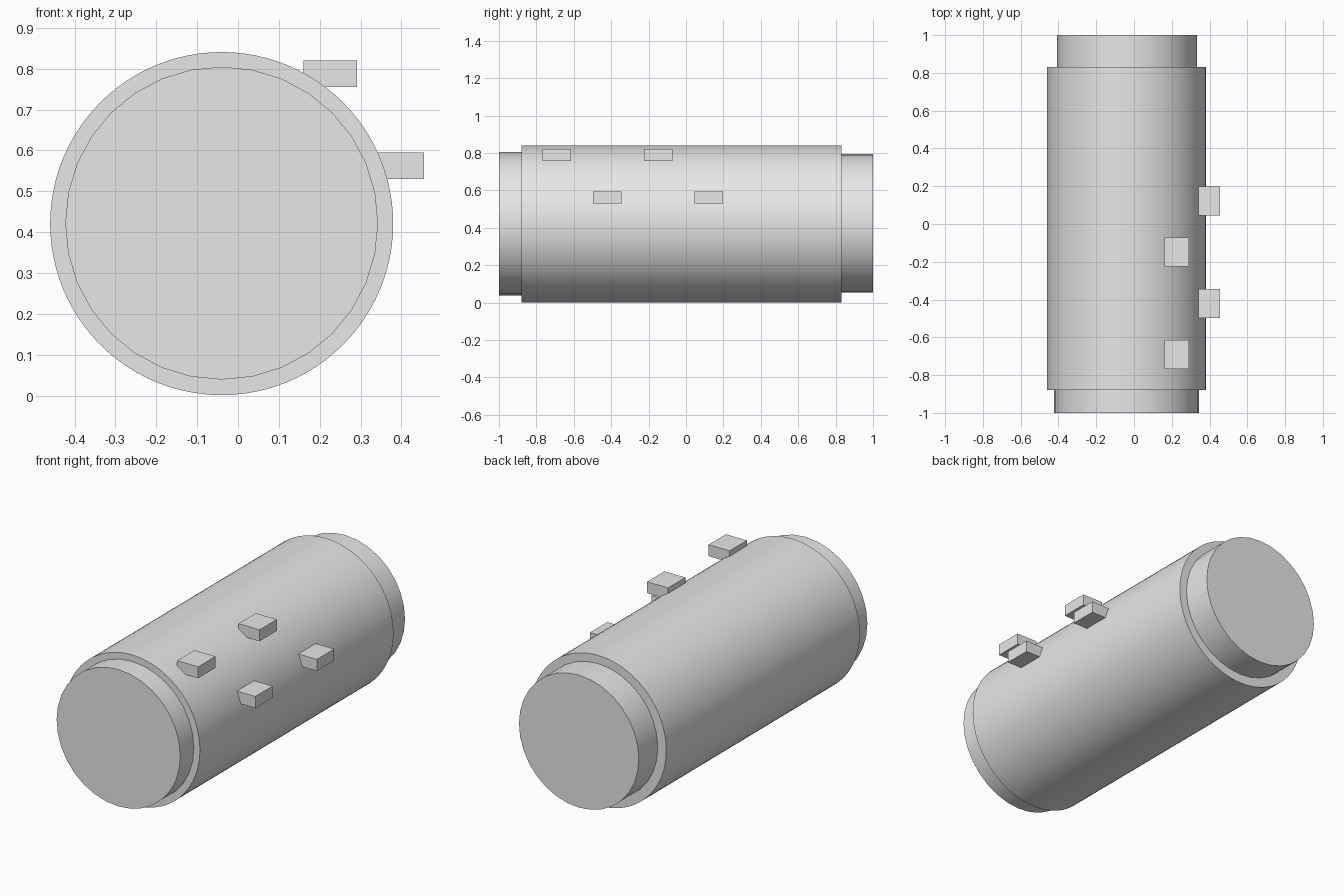
import bpy
import math

cube = bpy.data.objects.get("Cube")
if cube:
    bpy.data.objects.remove(cube, do_unlink=True)

# Single grey material
GREY = (0.8, 0.8, 0.8, 1.0)
grey = bpy.data.materials.new("plain grey")
grey.use_nodes = True
grey.diffuse_color = GREY
grey.node_tree.nodes["Principled BSDF"].inputs["Base Color"].default_value = GREY


def cylinder(name, radius, y0, y1, sides, x=-0.04, z=0.421):
    """Closed drum lying along y."""
    bpy.ops.mesh.primitive_cylinder_add(
        vertices=sides, radius=radius, depth=y1 - y0,
        location=(x, (y0 + y1) / 2, z), rotation=(math.pi / 2, 0, 0))
    ob = bpy.context.object
    ob.name = name
    ob.data.materials.append(grey)
    bpy.ops.object.shade_smooth_by_angle(angle=math.radians(30))


def block(name, x0, x1, y0, z0, z1, length=0.153):
    """Box given by its bounds."""
    bpy.ops.mesh.primitive_cube_add(
        size=1, location=((x0 + x1) / 2, y0 + length / 2, (z0 + z1) / 2))
    ob = bpy.context.object
    ob.name = name
    ob.scale = (x1 - x0, length, z1 - z0)
    bpy.ops.object.transform_apply(location=False, rotation=False, scale=True)
    ob.data.materials.append(grey)


# Main drum with a stepped-in plug at each end
cylinder("main_drum", 0.42, -0.88, 0.832, 96)
cylinder("front_plug", 0.383, -1.0, -0.8, 32, z=0.422)
cylinder("back_plug", 0.371, 0.75, 1.0, 32, x=-0.037, z=0.424)

# Two staggered rows of blocks let into the drum's left side
for i, y in enumerate((-0.768, -0.225)):
    block(f"upper_block_{i + 1}", 0.161, 0.291, y, 0.756, 0.82)
for i, y in enumerate((-0.498, 0.046)):
    block(f"lower_block_{i + 1}", 0.341, 0.456, y, 0.53, 0.595)
